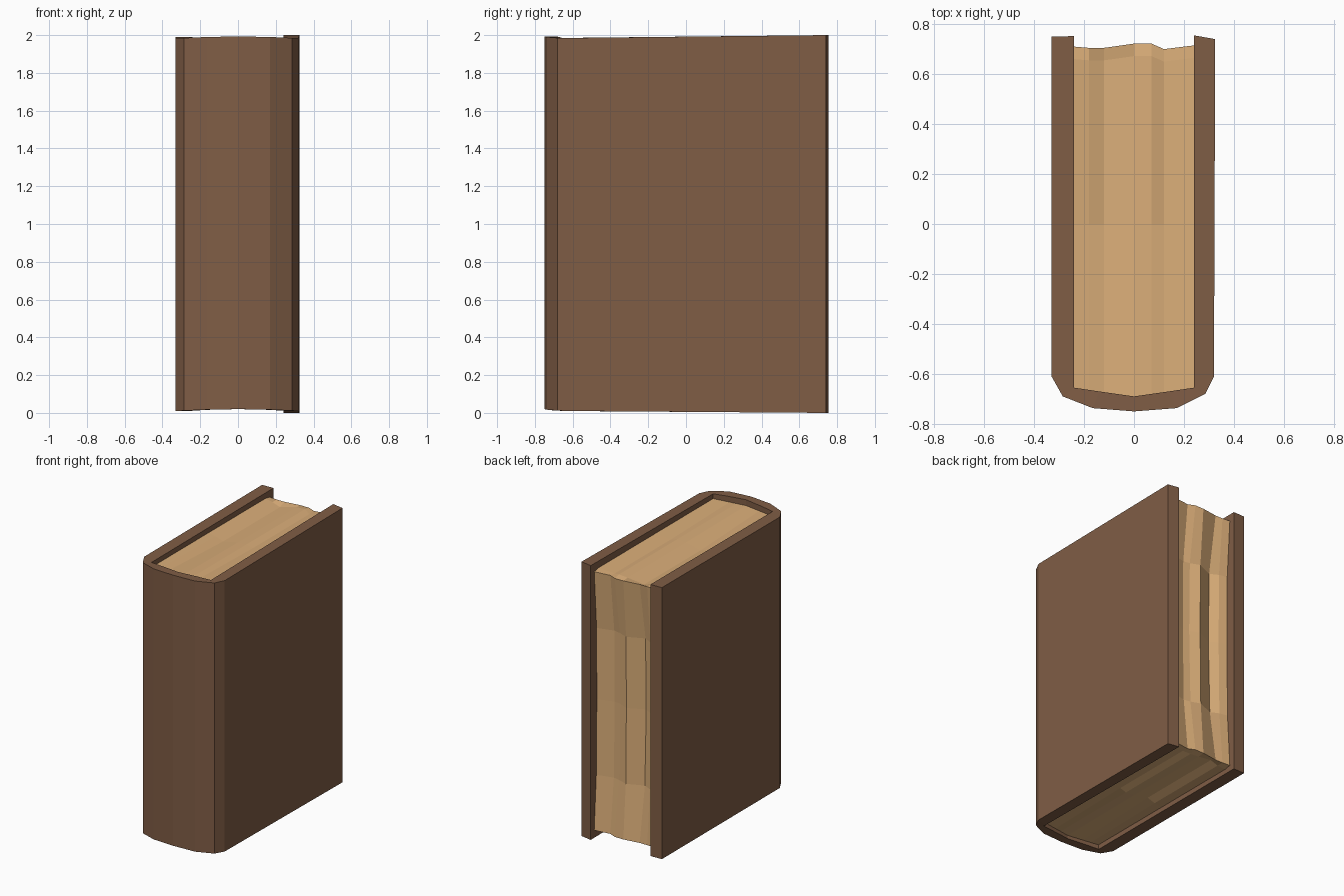
import bpy, bmesh

if "Cube" in bpy.data.objects:
    bpy.data.objects.remove(bpy.data.objects["Cube"])


def material(name, rgb):
    m = bpy.data.materials.new(name)
    m.diffuse_color = (*rgb, 1)
    m.use_nodes = True
    m.node_tree.nodes["Principled BSDF"].inputs["Base Color"].default_value = m.diffuse_color
    return m


def loft(name, loops, mat, cap_ends):
    """Skin closed loops of equal length; close into a ring-free solid with end caps."""
    bm = bmesh.new()
    rows = [[bm.verts.new(p) for p in loop] for loop in loops]
    n = len(rows[0])
    for a, b in zip(rows, rows[1:]):
        for i in range(n):
            j = (i + 1) % n
            bm.faces.new((a[i], a[j], b[j], b[i]))
    if cap_ends:
        bm.faces.new(rows[0])
        bm.faces.new(rows[-1])
    bmesh.ops.recalc_face_normals(bm, faces=bm.faces)
    me = bpy.data.meshes.new(name)
    bm.to_mesh(me)
    bm.free()
    me.materials.append(mat)
    ob = bpy.data.objects.new(name, me)
    bpy.context.collection.objects.link(ob)
    return ob


leather = material("brown leather", (0.215, 0.11, 0.06))
paper = material("aged paper", (0.70, 0.42, 0.19))

# Cover: U-shaped wrap; each station is outer x, y, inner x, y, bottom z, top z
stations = [
    (-0.33, 0.75, -0.24, 0.752, 0.01, 1.99),
    (-0.33, -0.61, -0.24, -0.64, 0.01, 1.985),
    (-0.285, -0.69, -0.24, -0.655, 0.012, 1.985),
    (-0.165, -0.737, -0.14, -0.67, 0.017, 1.99),
    (0.0, -0.75, 0.0, -0.69, 0.02, 1.993),
    (0.17, -0.737, 0.14, -0.67, 0.017, 1.99),
    (0.285, -0.68, 0.24, -0.655, 0.012, 1.985),
    (0.32, -0.61, 0.24, -0.64, 0.01, 1.985),
    (0.325, 0.74, 0.24, 0.755, 0.0, 2.0),
]
loft("cover", [[(ox, oy, lo), (ix, iy, lo), (ix, iy, hi), (ox, oy, hi)]
               for ox, oy, ix, iy, lo, hi in stations], leather, True)

# Page block: columns across x with spine y, fore-edge y, fore-edge hollow, end dip
columns = [
    (-0.242, -0.655, 0.71, 0.03, 0.0),
    (-0.18, -0.665, 0.705, 0.04, 0.01),
    (-0.12, -0.673, 0.705, 0.075, 0.03),
    (0.0, -0.692, 0.722, 0.035, 0.005),
    (0.07, -0.682, 0.722, 0.065, 0.0),
    (0.12, -0.673, 0.70, 0.05, 0.015),
    (0.242, -0.655, 0.715, 0.03, 0.0),
]
LOW, HIGH = 0.045, 1.95
loops = []
for x, front, back, hollow, dip in columns:
    yz = [(front, LOW), (0.0, LOW + dip), (back - 0.05, LOW + dip), (back, LOW + 0.01)]
    yz += [(back - hollow * f, z) for z, f in ((0.45, 0.8), (1.0, 1.0), (1.52, 0.9))]
    yz += [(back, HIGH - 0.01), (back - 0.05, HIGH - dip), (0.0, HIGH - dip), (front, HIGH)]
    loops.append([(x, y, z) for y, z in yz])
loft("pages", loops, paper, True)
